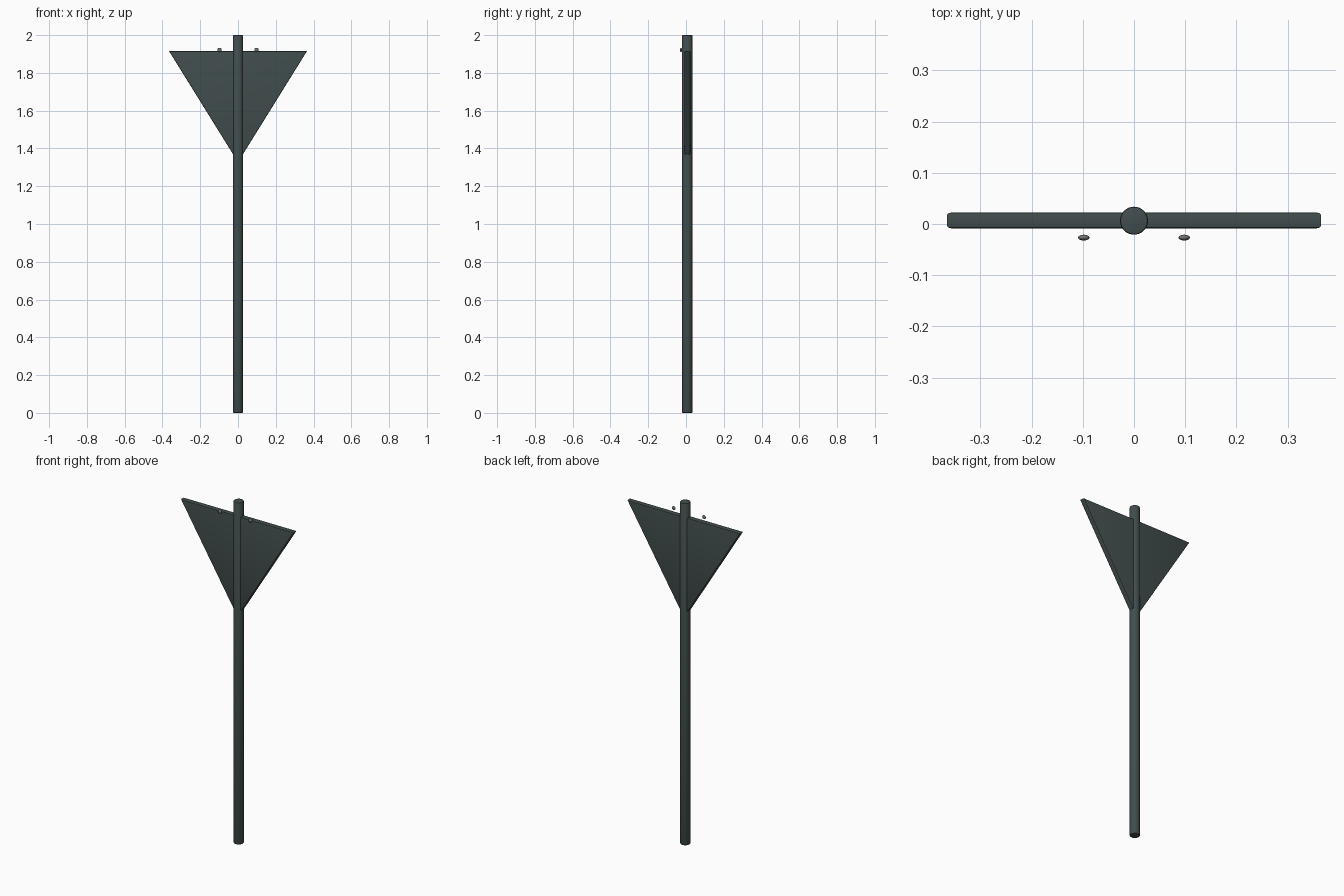
import bpy, bmesh, math
from mathutils import Matrix

if "Cube" in bpy.data.objects:
    bpy.data.objects.remove(bpy.data.objects["Cube"])


def material(name, color):
    m = bpy.data.materials.new(name)
    m.diffuse_color = (*color, 1)
    m.use_nodes = True
    m.node_tree.nodes["Principled BSDF"].inputs["Base Color"].default_value = m.diffuse_color
    return m


DARK = material("dark_slate", (0.055, 0.075, 0.075))
GREY = material("bolt_grey", (0.17, 0.18, 0.18))


def finish(name, bm, mat):
    bmesh.ops.recalc_face_normals(bm, faces=bm.faces)
    me = bpy.data.meshes.new(name)
    bm.to_mesh(me)
    bm.free()
    me.materials.append(mat)
    ob = bpy.data.objects.new(name, me)
    bpy.context.collection.objects.link(ob)
    bpy.ops.object.select_all(action='DESELECT')
    ob.select_set(True)
    bpy.context.view_layer.objects.active = ob
    bpy.ops.object.shade_smooth_by_angle(angle=math.radians(35))
    return ob


AXIS_Y = 0.0065

# Round pole with softened rims
bm = bmesh.new()
bmesh.ops.create_cone(bm, cap_ends=True, segments=32, radius1=0.0273,
                      radius2=0.0273, depth=2,
                      matrix=Matrix.Translation((0, AXIS_Y, 1)))
rims = [e for e in bm.edges if abs(e.verts[0].co.z - e.verts[1].co.z) < 1e-4]
bmesh.ops.bevel(bm, geom=rims, offset=0.004, segments=2, profile=0.5, affect='EDGES')
finish("pole", bm, DARK)

# Inverted triangular plate, front and back rims rounded
bm = bmesh.new()
outline = [(-0.365, 1.915), (0.365, 1.915), (0, 1.327)]
face = bm.faces.new([bm.verts.new((x, -0.0085, z)) for x, z in outline])
ext = bmesh.ops.extrude_face_region(bm, geom=[face], use_keep_orig=True)
for v in ext["geom"]:
    if isinstance(v, bmesh.types.BMVert):
        v.co.y = 0.0225
bmesh.ops.recalc_face_normals(bm, faces=bm.faces)
rims = [e for e in bm.edges if abs(e.verts[0].co.y - e.verts[1].co.y) < 1e-4]
bmesh.ops.bevel(bm, geom=rims, offset=0.005, segments=2, profile=0.5, affect='EDGES')
finish("triangle_plate", bm, DARK)

# Pair of flattened round bolts in front of the top edge
for side, x in (("left", -0.098), ("right", 0.098)):
    bm = bmesh.new()
    bmesh.ops.create_uvsphere(bm, u_segments=16, v_segments=8, radius=0.0113,
                              matrix=Matrix.Translation((x, -0.0265, 1.922))
                              @ Matrix.Diagonal((1, 0.5, 1, 1)))
    finish("bolt_" + side, bm, GREY)
